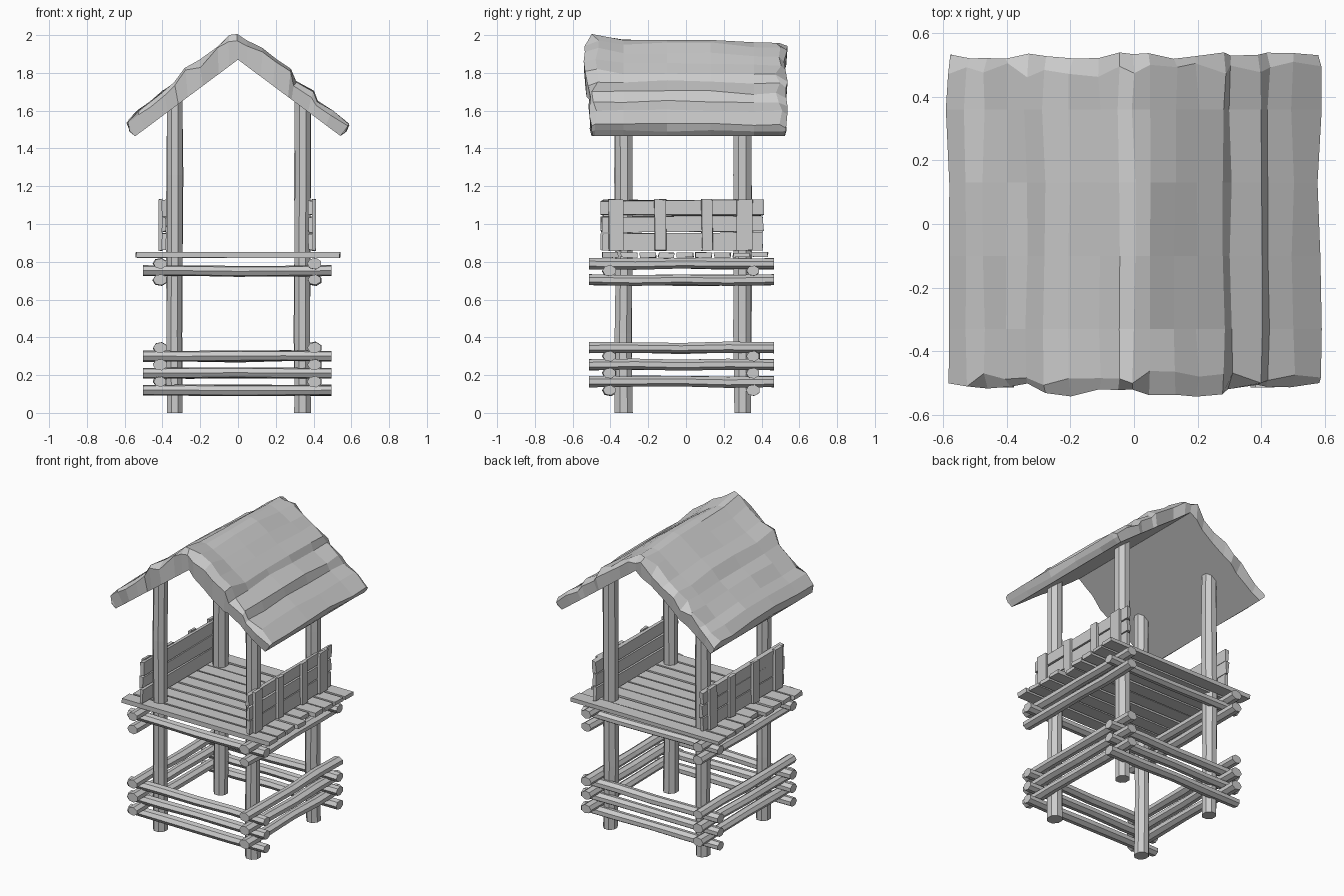
import bpy, bmesh, math, random
from mathutils import Vector

if "Cube" in bpy.data.objects:
    bpy.data.objects.remove(bpy.data.objects["Cube"])

random.seed(7)


def jit(a):
    return random.uniform(-a, a)


def finish(bm, name):
    bmesh.ops.recalc_face_normals(bm, faces=bm.faces)
    me = bpy.data.meshes.new(name)
    bm.to_mesh(me)
    bm.free()
    ob = bpy.data.objects.new(name, me)
    bpy.context.collection.objects.link(ob)
    return ob


def log(name, start, end, ra, rb, sides=8, rings=4, wobble=0.004):
    """Faceted log from start to end; ra = horizontal radius, rb = other radius."""
    bm = bmesh.new()
    a, b = Vector(start), Vector(end)
    d = (b - a).normalized()
    side = Vector((1, 0, 0)) if abs(d.x) < 0.5 else Vector((0, 1, 0))
    up = d.cross(side)
    loops = []
    for r in range(rings + 1):
        c = a.lerp(b, r / rings)
        if 0 < r < rings:
            c += side * jit(wobble) + up * jit(wobble)
        s = 1 + jit(0.06)
        loops.append([bm.verts.new(c + side * math.cos(t) * ra * s + up * math.sin(t) * rb * s)
                      for t in [math.tau * (k + 0.5) / sides for k in range(sides)]])
    for l0, l1 in zip(loops, loops[1:]):
        for k in range(sides):
            n = (k + 1) % sides
            bm.faces.new((l0[k], l0[n], l1[n], l1[k]))
    bm.faces.new(loops[0])
    bm.faces.new(loops[-1])
    return finish(bm, name)


def board(name, lo, hi, j=0.004):
    """Rough box between two corners with slightly uneven edges."""
    bm = bmesh.new()
    bmesh.ops.create_cube(bm, size=1)
    lo, hi = Vector(lo), Vector(hi)
    for v in bm.verts:
        for i in range(3):
            span = hi[i] - lo[i]
            v.co[i] = lo[i] + span * (v.co[i] + 0.5) + jit(min(j, span * 0.08))
    return finish(bm, name)


# corner posts
for px in (-0.335, 0.342):
    for py in (-0.33, 0.30):
        log("corner_post", (px, py, 0), (px, py, 1.68), 0.046, 0.05, 8, 4, 0.005)

# stacked rails running left to right
for py in (-0.405, 0.355):
    for z in (0.12, 0.21, 0.30, 0.753):
        log("cross_rail", (-0.502, py, z), (0.495, py, z), 0.036, 0.029, 7)

# stacked rails running front to back
for px in (-0.412, 0.405):
    for z in (0.165, 0.255, 0.345, 0.705, 0.79):
        log("side_rail", (px, -0.513, z), (px, 0.466, z), 0.037, 0.029, 7)

# platform planks
count = 9
pitch = 0.89 / count
for i in range(count):
    y0 = -0.45 + i * pitch
    trim = 0 if i in (0, count - 1) else random.uniform(0, 0.05)
    board("floor_plank", (-0.54 + trim, y0 + 0.006, 0.824 + jit(0.003)),
          (0.54 - trim, y0 + pitch - 0.006, 0.848 + jit(0.003)))

# side walls: three horizontal boards with four outer battens
for s in (-1, 1):
    off = -0.008 if s < 0 else 0
    for z0, z1 in ((0.865, 0.95), (0.96, 1.035), (1.045, 1.125)):
        xs = sorted((s * 0.372 + off, s * 0.396 + off))
        board("wall_board", (xs[0], -0.445 + jit(0.008), z0), (xs[1], 0.403 + jit(0.008), z1), 0.006)
    for y0, y1 in ((-0.408, -0.332), (-0.165, -0.105), (0.083, 0.14), (0.27, 0.35)):
        xs = sorted((s * 0.392 + off, s * 0.412 + off))
        board("wall_batten", (xs[0], y0, 0.86), (xs[1], y1, 1.13))

# thick wavy roof: outer profile paired with a straight underside
outer = [(-0.585, 1.545), (-0.53, 1.60), (-0.47, 1.635), (-0.40, 1.70), (-0.34, 1.745),
         (-0.285, 1.805), (-0.20, 1.85), (-0.11, 1.925), (-0.05, 1.972), (0.0, 1.978),
         (0.05, 1.955), (0.13, 1.905), (0.20, 1.855), (0.285, 1.80), (0.305, 1.755),
         (0.40, 1.70), (0.425, 1.65), (0.50, 1.605), (0.583, 1.535)]
stations = [-0.53, -0.485, -0.33, -0.1, 0.13, 0.36, 0.485, 0.53]
last = len(stations) - 1
bm = bmesh.new()
top, under = [], []
for j, y in enumerate(stations):
    end = j in (0, last)
    t_row, u_row = [], []
    for x, z in outer:
        ux = x * 0.93
        uz = 1.87 - 0.745 * abs(ux)
        p, q = Vector((x, 0, z)), Vector((ux, 0, uz))
        yy = y
        if end:
            p = p.lerp(q, 0.22 + jit(0.12))
            yy += jit(0.012)
            if j == 0 and abs(x) > 0.29:
                yy += 0.022
        elif j in (1, last - 1):
            yy += jit(0.025)
        if j < 2 and abs(x) < 0.3:
            p.z += 0.022
        if j > 4:
            p.z -= 0.018 * (1 - abs(x))
        p.x += jit(0.007)
        p.z += jit(0.007)
        t_row.append(bm.verts.new((p.x, yy, p.z)))
        u_row.append(bm.verts.new((q.x, yy * (0.985 if end else 1), q.z)))
    top.append(t_row)
    under.append(u_row)
n = len(outer)
for j in range(last):
    for i in range(n - 1):
        for g in (top, under):
            bm.faces.new((g[j][i], g[j][i + 1], g[j + 1][i + 1], g[j + 1][i]))
# rounded eaves along both long edges
for i in (0, n - 1):
    s = -1 if i == 0 else 1
    lip = [bm.verts.new((s * (0.57 + jit(0.006)), top[j][i].co.y, 1.492 + jit(0.006)))
           for j in range(last + 1)]
    for j in range(last):
        bm.faces.new((top[j][i], top[j + 1][i], lip[j + 1], lip[j]))
        bm.faces.new((lip[j], lip[j + 1], under[j + 1][i], under[j][i]))
    for j in (0, last):
        bm.faces.new((top[j][i], lip[j], under[j][i]))
# gable ends
for j in (0, last):
    for i in range(n - 1):
        bm.faces.new((top[j][i], top[j][i + 1], under[j][i + 1], under[j][i]))
finish(bm, "roof")
